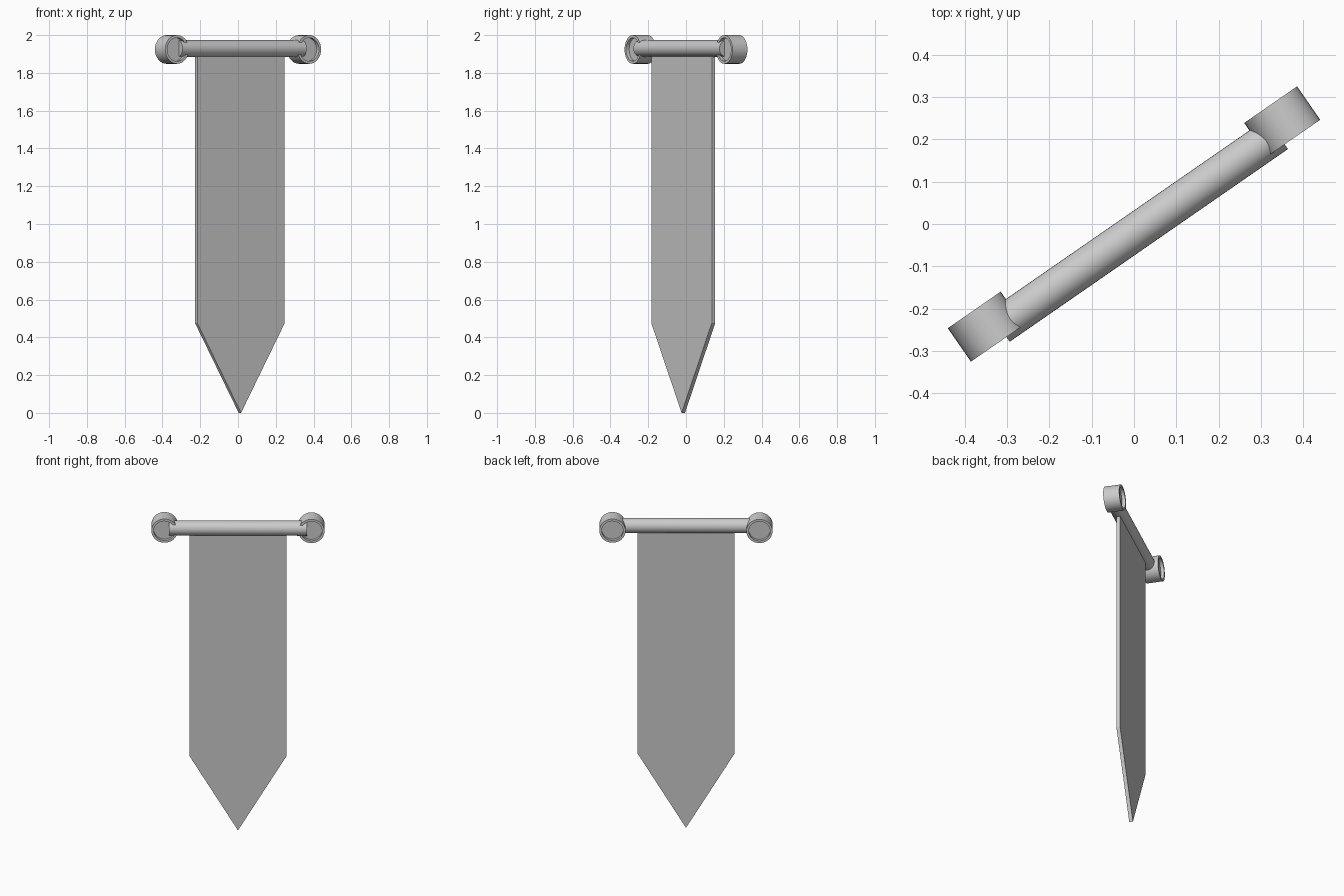
import bpy, bmesh, math
from mathutils import Matrix

if "Cube" in bpy.data.objects:
    bpy.data.objects.remove(bpy.data.objects["Cube"])

TURN = Matrix.Rotation(math.radians(34.7), 4, 'Z')   # whole banner is turned about z
FRONT = -0.0175                                      # rod and cloth sit slightly forward


def finish(name, bm, smooth=True):
    bmesh.ops.recalc_face_normals(bm, faces=bm.faces)
    me = bpy.data.meshes.new(name)
    bm.to_mesh(me)
    bm.free()
    ob = bpy.data.objects.new(name, me)
    ob.matrix_world = TURN
    bpy.context.collection.objects.link(ob)
    if smooth:
        bpy.ops.object.select_all(action='DESELECT')
        ob.select_set(True)
        bpy.context.view_layer.objects.active = ob
        bpy.ops.object.shade_smooth_by_angle(angle=math.radians(35))
    return ob


def cylinder(radius, depth, matrix, segments=32):
    bm = bmesh.new()
    bmesh.ops.create_cone(bm, cap_ends=True, segments=segments, radius1=radius,
                          radius2=radius, depth=depth, matrix=matrix)
    return bm


# Horizontal rod
rod = cylinder(0.044, 0.80, Matrix.Translation((0, FRONT, 1.929))
               @ Matrix.Rotation(math.pi / 2, 4, 'Y'))
finish("rod", rod)

# End discs with a shallow recess in both faces
for side, label in ((-1, "left"), (1, "right")):
    bm = cylinder(0.076, 0.096, Matrix.Translation((side * 0.426, 0, 1.924))
                  @ Matrix.Rotation(math.pi / 2, 4, 'X'))
    caps = [f for f in bm.faces if len(f.verts) > 4]
    bmesh.ops.inset_individual(bm, faces=caps, thickness=0.014)
    for cap in caps:
        floor = bmesh.ops.extrude_discrete_faces(bm, faces=[cap])["faces"][0]
        inward = -0.02 if floor.calc_center_median().y > 0 else 0.02
        bmesh.ops.translate(bm, verts=floor.verts, vec=(0, inward, 0))
    finish(label + "_end_disc", bm)

# Hanging cloth with a pointed bottom
outline = [(-0.281, 1.93), (-0.281, 0.475), (0, 0), (0.281, 0.475), (0.281, 1.93)]
bm = bmesh.new()
face = bm.faces.new([bm.verts.new((x, FRONT - 0.011, z)) for x, z in outline])
new = bmesh.ops.extrude_face_region(bm, geom=[face], use_keep_orig=True)["geom"]
bmesh.ops.translate(bm, vec=(0, 0.022, 0),
                    verts=[v for v in new if isinstance(v, bmesh.types.BMVert)])
finish("cloth", bm, smooth=False)
